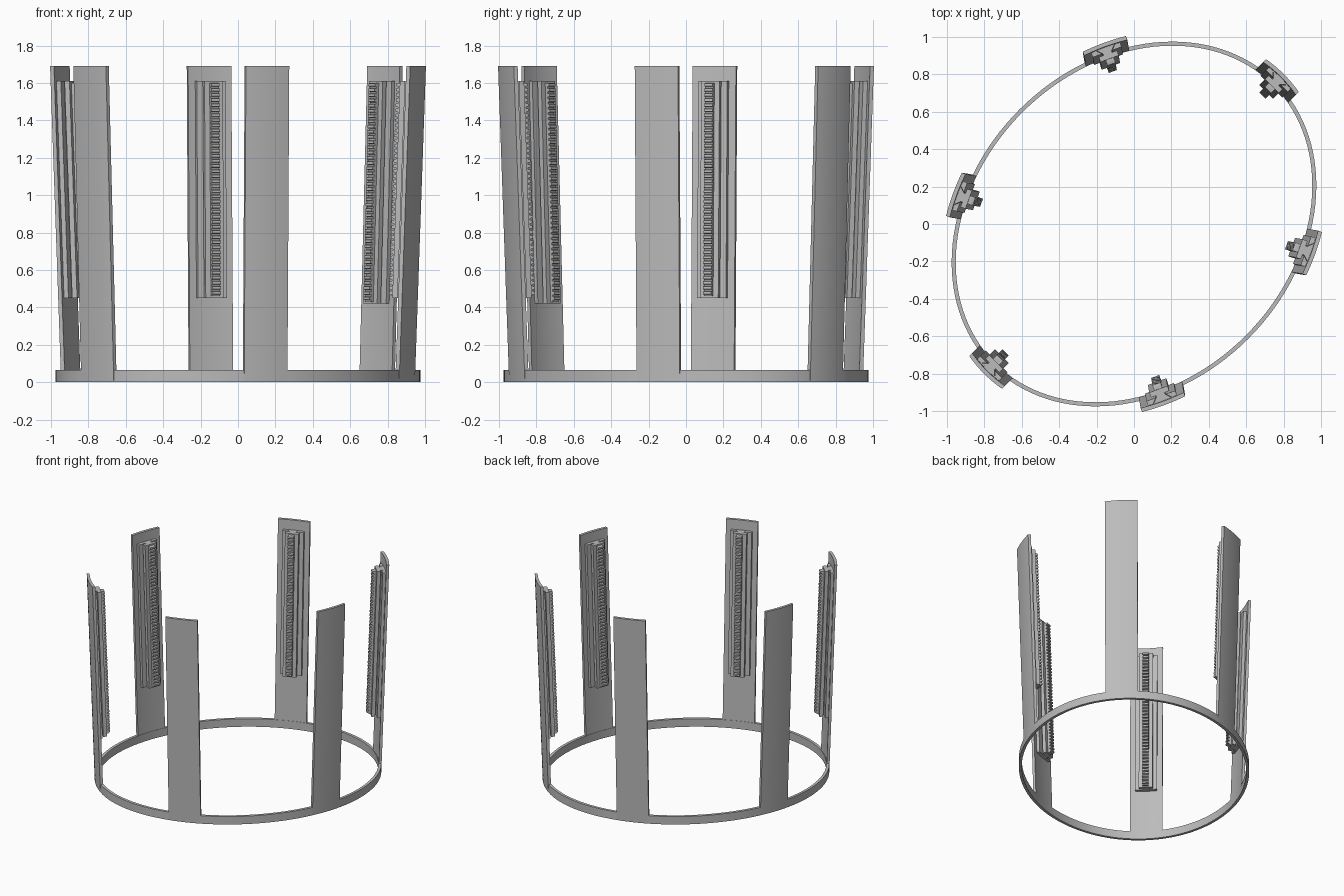
import bpy, bmesh, math
from mathutils import Matrix, Vector

if "Cube" in bpy.data.objects:
    bpy.data.objects.remove(bpy.data.objects["Cube"], do_unlink=True)

LONG, SHORT = 1.073, 0.866      # outer half axes of the oval ring
WALL, RING_H, TOP = 0.022, 0.065, 1.69
LEAN = 0.06                     # outward drift of each panel at its top

grey = bpy.data.materials.new("plain_grey")
grey.use_nodes = True
grey.diffuse_color = (0.5, 0.5, 0.5, 1)
grey.node_tree.nodes["Principled BSDF"].inputs["Base Color"].default_value = (0.5, 0.5, 0.5, 1)


def finish(name, bm, matrix):
    bm.transform(matrix)
    bmesh.ops.recalc_face_normals(bm, faces=bm.faces)
    mesh = bpy.data.meshes.new(name)
    bm.to_mesh(mesh)
    bm.free()
    mesh.materials.append(grey)
    ob = bpy.data.objects.new(name, mesh)
    bpy.context.collection.objects.link(ob)
    return ob


def smooth(ob):
    bpy.ops.object.select_all(action="DESELECT")
    ob.select_set(True)
    bpy.context.view_layer.objects.active = ob
    bpy.ops.object.shade_smooth_by_angle(angle=math.radians(30))


def prism(name, outline, start, end, matrix, across=False):
    """Extrude an outline upward, or sideways when across is set."""
    bm = bmesh.new()

    def place(p, h):
        return (h, p[0], p[1]) if across else (p[0], p[1], h)

    low = [bm.verts.new(place(p, start)) for p in outline]
    high = [bm.verts.new(place(p, end)) for p in outline]
    bm.faces.new(low)
    bm.faces.new(high)
    for i in range(len(low)):
        j = (i + 1) % len(low)
        bm.faces.new((low[i], low[j], high[j], high[i]))
    return finish(name, bm, matrix)


# Oval base ring
turn = Matrix.Rotation(math.radians(45), 4, "Z")
bm = bmesh.new()
rows = []
for i in range(128):
    t = math.tau * i / 128
    c, s = math.cos(t), math.sin(t)
    rows.append([bm.verts.new(((LONG - inset) * c, (SHORT - inset) * s, z))
                 for inset, z in ((0, 0), (0, RING_H), (WALL, RING_H), (WALL, 0))])
for i, row in enumerate(rows):
    nxt = rows[(i + 1) % len(rows)]
    for k in range(4):
        m = (k + 1) % 4
        bm.faces.new((row[k], nxt[k], nxt[m], row[m]))
smooth(finish("base_ring", bm, turn))

# Rail cross-sections: sideways offset, inward depth from the panel's outer face
RIGHT_JAW = [(0.082, 0.02), (0.082, 0.05), (0.028, 0.05), (0.055, 0.022)]
LEFT_JAW = [(-x, y) for x, y in RIGHT_JAW]
SLIDER_HALF = [(0.053, 0.022), (0.024, 0.052), (0.024, 0.06), (0.052, 0.06), (0.052, 0.088)]
SLIDER = SLIDER_HALF + [(-x, y) for x, y in reversed(SLIDER_HALF)]


def rack_outline(bottom, top, teeth):
    """Side outline of the toothed strip: depth, height."""
    pitch = (top - bottom) / teeth
    points = [(0.085, bottom)]
    for i in range(teeth):
        z = bottom + i * pitch
        points += [(0.104, z), (0.104, z + pitch * 0.3),
                   (0.118, z + pitch * 0.4), (0.118, z + pitch * 0.9)]
    return points + [(0.104, top), (0.085, top)]


# Six upright panels, each with a rail, slider and toothed rack on the inside
for k in range(6):
    t = math.radians(60 * k)
    c, s = math.cos(t), math.sin(t)
    point = Vector((LONG * c, SHORT * s, 0))
    tangent = Vector((-LONG * s, SHORT * c, 0))
    radius = tangent.length ** 3 / (LONG * SHORT)
    tangent.normalize()
    inward = Vector((-tangent.y, tangent.x, 0))
    up = point.normalized() * (LEAN / TOP) + Vector((0, 0, 1))
    frame = turn @ Matrix([(tangent[i], inward[i], up[i], point[i]) for i in range(3)]
                          + [(0, 0, 0, 1)])

    # Curved plate following the oval
    steps = [0.123 * (i / 5 - 1) for i in range(11)]
    outer = [(x, x * x / (2 * radius)) for x in steps]
    inner = [(x, y + WALL) for x, y in reversed(outer)]
    smooth(prism(f"panel_{k}", outer + inner, 0, TOP, frame))

    bottom = 0.42 if k % 3 == 0 else 0.45
    prism(f"rail_jaw_left_{k}", LEFT_JAW, bottom, 1.61, frame)
    prism(f"rail_jaw_right_{k}", RIGHT_JAW, bottom, 1.61, frame)
    prism(f"slider_{k}", SLIDER, bottom, 1.61, frame)
    prism(f"toothed_rack_{k}", rack_outline(bottom + 0.01, 1.6, 42), -0.023, 0.023, frame, True)
